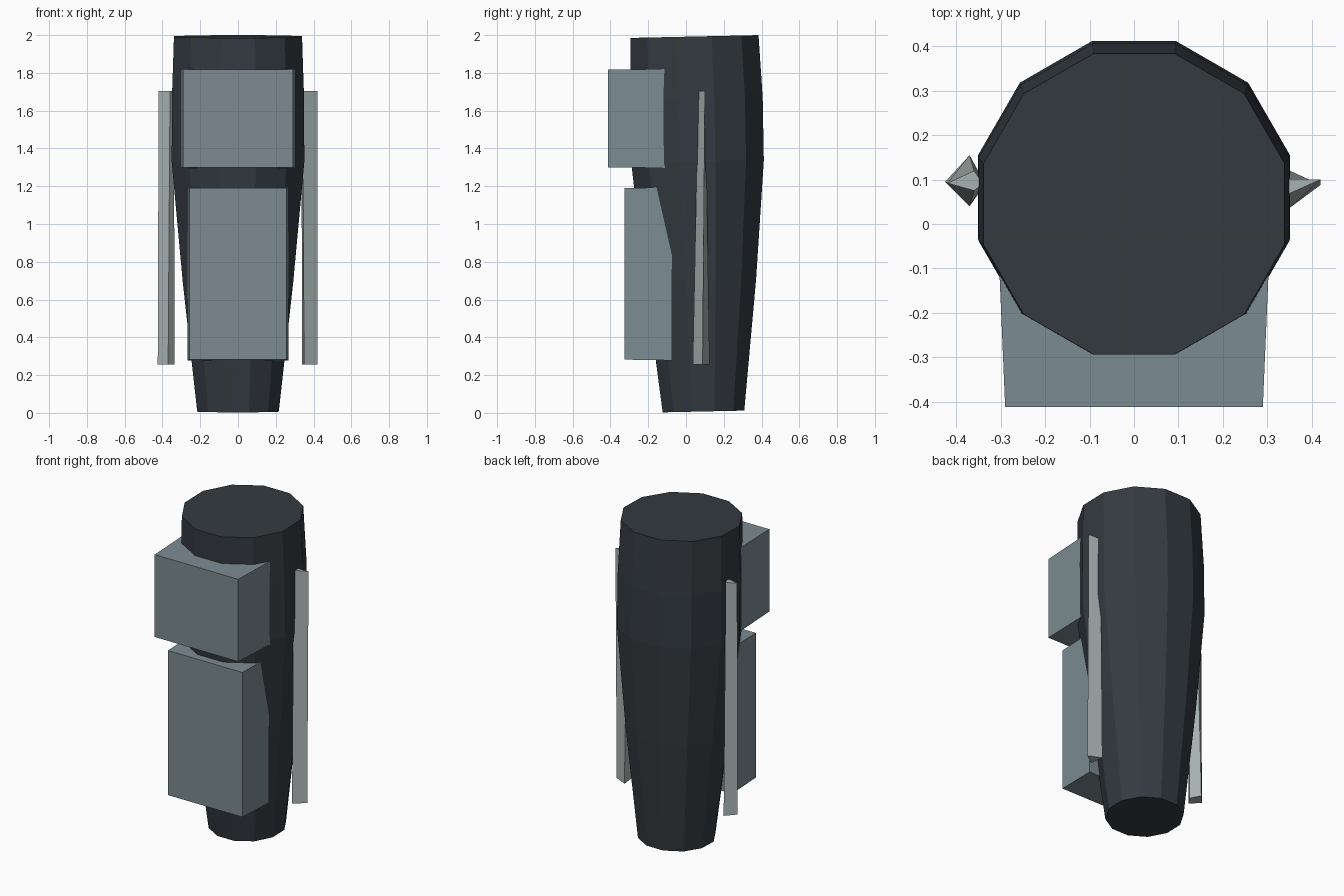
import bpy
import math

if "Cube" in bpy.data.objects:
    bpy.data.objects.remove(bpy.data.objects["Cube"])


def material(name, rgb):
    m = bpy.data.materials.new(name)
    m.diffuse_color = (*rgb, 1)
    m.use_nodes = True
    m.node_tree.nodes["Principled BSDF"].inputs["Base Color"].default_value = m.diffuse_color
    return m


CHARCOAL = material("charcoal", (0.034, 0.043, 0.052))
SLATE = material("slate_blue_grey", (0.20, 0.26, 0.285))
PALE = material("pale_grey", (0.39, 0.45, 0.44))


def loft(name, rings, mat):
    """Closed solid through rings of equal point count, bottom to top."""
    n = len(rings[0])
    verts = [p for ring in rings for p in ring]
    faces = [tuple(reversed(range(n))),
             tuple(range((len(rings) - 1) * n, len(rings) * n))]
    for r in range(len(rings) - 1):
        for i in range(n):
            j = (i + 1) % n
            faces.append((r * n + i, r * n + j, (r + 1) * n + j, (r + 1) * n + i))
    me = bpy.data.meshes.new(name)
    me.from_pydata(verts, [], faces)
    me.materials.append(mat)
    ob = bpy.data.objects.new(name, me)
    bpy.context.collection.objects.link(ob)
    return ob


def body_ring(z, apothem, cy):
    """Twelve-sided section, flats to the axes, leaning slightly up at the back."""
    r = apothem / math.cos(math.radians(15))
    pts = []
    for i in range(12):
        a = math.radians(15 + 30 * i)
        y = r * math.sin(a)
        pts.append((r * math.cos(a), cy + y, z + 0.022 * y))
    return pts


# Barrel-shaped body
loft("body", [body_ring(0.0075, 0.216, 0.0925),
              body_ring(0.70, 0.293, 0.078),
              body_ring(1.33, 0.351, 0.061),
              body_ring(1.66, 0.350, 0.056),
              body_ring(1.9925, 0.339, 0.045)], CHARCOAL)


def front_block(name, z0, z1, y0, y1, front_w, back_w):
    """Box on the front, a little wider towards the body."""
    e = 0.004
    loft(name, [[(-front_w, y0, z0), (front_w, y0, z0),
                 (back_w, y1, z0 - e), (-back_w, y1, z0 - e)],
                [(-front_w, y0, z1), (front_w, y0, z1),
                 (back_w, y1, z1 + e), (-back_w, y1, z1 + e)]], SLATE)


front_block("upper_block", 1.30, 1.817, -0.412, -0.06, 0.290, 0.305)
front_block("lower_block", 0.282, 1.19, -0.325, -0.075, 0.258, 0.267)


def fin(name, bottom, top):
    loft(name, [[(x, y, 0.255) for x, y in bottom],
                [(x, y, 1.705) for x, y in top]], PALE)


# Slim side fins, narrowing upwards
fin("right_fin",
    [(0.42, 0.088), (0.34, 0.125), (0.35, 0.036)],
    [(0.42, 0.10), (0.335, 0.102), (0.342, 0.065)])
fin("left_fin",
    [(-0.425, 0.095), (-0.37, 0.04), (-0.335, 0.09), (-0.37, 0.155)],
    [(-0.42, 0.092), (-0.36, 0.075), (-0.34, 0.09), (-0.36, 0.12)])
